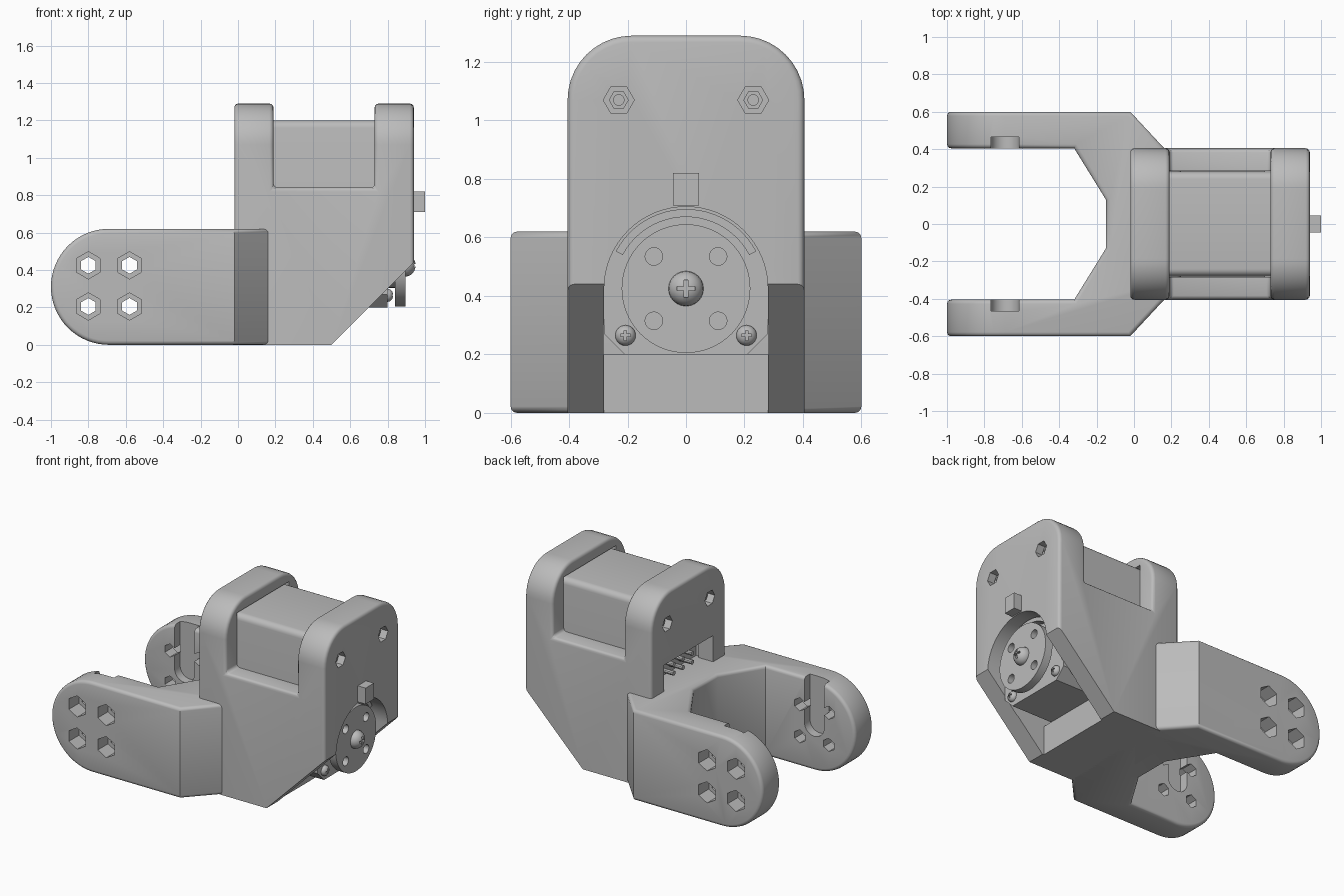
import bpy, bmesh, math
from mathutils import Vector

cube = bpy.data.objects.get("Cube")
if cube:
    bpy.data.objects.remove(cube, do_unlink=True)

grey = bpy.data.materials.new("plain grey")
grey.use_nodes = True
COLOUR = (0.5, 0.5, 0.5, 1)
grey.diffuse_color = COLOUR
grey.node_tree.nodes["Principled BSDF"].inputs["Base Color"].default_value = COLOUR


def prism(name, pts, axis, lo, hi):
    """Extrude a 2D outline along an axis; the outline uses the other two axes in order."""
    place = {"x": lambda a, b, t: (t, a, b),
             "y": lambda a, b, t: (a, t, b),
             "z": lambda a, b, t: (a, b, t)}[axis]
    bm = bmesh.new()
    base = bm.faces.new([bm.verts.new(place(a, b, lo)) for a, b in pts])
    ext = bmesh.ops.extrude_face_region(bm, geom=[base])["geom"]
    shift = Vector(place(0, 0, hi - lo))
    bmesh.ops.translate(bm, vec=shift, verts=[g for g in ext if isinstance(g, bmesh.types.BMVert)])
    bmesh.ops.recalc_face_normals(bm, faces=bm.faces)
    mesh = bpy.data.meshes.new(name)
    bm.to_mesh(mesh)
    bm.free()
    mesh.materials.append(grey)
    obj = bpy.data.objects.new(name, mesh)
    bpy.context.collection.objects.link(obj)
    return obj


def arc(cx, cy, r, start, end, n):
    return [(cx + r * math.cos(math.radians(start + (end - start) * i / n)),
             cy + r * math.sin(math.radians(start + (end - start) * i / n))) for i in range(n + 1)]


def ring(cx, cy, r, n, turn=0):
    return arc(cx, cy, r, turn, turn + 360, n)[:-1]


def rect(a0, a1, b0, b1):
    return [(a0, b0), (a1, b0), (a1, b1), (a0, b1)]


def bake(obj):
    dg = bpy.context.evaluated_depsgraph_get()
    mesh = bpy.data.meshes.new_from_object(obj.evaluated_get(dg))
    obj.modifiers.clear()
    obj.data = mesh


def cut(obj, *cutters, op="DIFFERENCE"):
    for c in cutters:
        mod = obj.modifiers.new("cut", "BOOLEAN")
        mod.operation, mod.solver, mod.object = op, "EXACT", c
    bake(obj)
    for c in cutters:
        bpy.data.objects.remove(c, do_unlink=True)


def bevel(obj, width, angle, segments=3):
    mod = obj.modifiers.new("bevel", "BEVEL")
    mod.width, mod.segments = width, segments
    mod.limit_method, mod.angle_limit = "ANGLE", math.radians(angle)
    bake(obj)


# Housing: round-topped block, open across the middle, with a sloped underside
outline = [(-.405, -.2), (.405, -.2)] + arc(.185, 1.07, .22, 0, 90, 10) + arc(-.185, 1.07, .22, 90, 180, 10)
housing = prism("housing", outline, "x", -.02, .94)
cut(housing, prism("notch", rect(.19, .73, .84, 1.5), "y", -.7, .7))
bevel(housing, .022, 60)
cut(housing,
    prism("slope", [(-.3, 0), (.5, 0), (1.2, .7), (1.2, -.4), (-.3, -.4)], "y", -.7, .7))
cut(housing, prism("pocket", rect(-.283, .283, .2, 1.21), "x", .09, .8))
cut(housing, prism("under_slot", rect(-.28, .28, -.1, .3), "x", .49, 1.1))
cut(housing, prism("horn_opening", [(-.28, .1), (.28, .1)] + arc(0, .425, .28, 0, 180, 32), "x", .78, 1.1))
cut(housing, prism("window", rect(-.265, .265, .5, .8), "x", -.1, .15))
for side in (-1, 1):
    for lo, hi in ((-.1, .04), (.88, 1.1)):
        cut(housing, prism("nut_recess", ring(side * .23, 1.07, .053, 6), "x", lo, hi))
    cut(housing, prism("bolt_hole", ring(side * .23, 1.07, .018, 16), "x", -.1, 1.1))
    for name, lo, hi in (("rear_nut", .02, .05), ("front_nut", .87, .9)):
        nut = prism(name, ring(side * .23, 1.07, .034, 6), "x", lo, hi)
        cut(nut, prism("nut_bore", ring(side * .23, 1.07, .018, 16), "x", -.1, 1.1))

# Servo body held in the housing
servo = prism("servo_body", [(-.28, .27), (-.21, .2), (.21, .2), (.28, .27)]
              + arc(.24, 1.16, .04, 0, 90, 5) + arc(-.24, 1.16, .04, 90, 180, 5), "x", .12, .8)
prism("horn_boss", ring(0, .425, .12, 32), "x", .79, .85)
prism("horn_collar", arc(0, .425, .272, 28, 152, 24) + arc(0, .425, .245, 152, 28, 24), "x", .79, .85)
prism("locating_tab", rect(-.045, .045, .71, .82), "x", .9, 1.0)
for row in range(2):
    for col in range(3):
        prism("connector_pin", ring(-.1 + col * .1, .67 + row * .06, .016, 10), "x", .02, .14)

# Output horn disc
horn = prism("horn_disc", ring(0, .425, .22, 64), "x", .84, .895)
for sy in (-1, 1):
    for sz in (-1, 1):
        cut(horn, prism("horn_hole", ring(sy * .11, .425 + sz * .11, .03, 20), "x", .8, 1))


# Domed screws with a cross drive
def screw(name, x, y, z, r, h):
    bm = bmesh.new()
    bmesh.ops.create_uvsphere(bm, u_segments=24, v_segments=12, radius=r)
    for v in bm.verts:
        v.co = Vector((x + v.co.z * h / r, y + v.co.x, z + v.co.y))
    bmesh.ops.recalc_face_normals(bm, faces=bm.faces)
    mesh = bpy.data.meshes.new(name)
    bm.to_mesh(mesh)
    bm.free()
    mesh.materials.append(grey)
    obj = bpy.data.objects.new(name, mesh)
    bpy.context.collection.objects.link(obj)
    a, b = r * .5, r * .12
    for w, t in ((a, b), (b, a)):
        cut(obj, prism("drive", rect(y - w, y + w, z - t, z + t), "x", x + h * .6, x + h * 2))


screw("horn_screw", .895, 0, .425, .06, .055)
for side in (-1, 1):
    screw("case_screw", .8, side * .207, .265, .035, .03)

# Fork: plan outline mirrored in y, trimmed to rounded ends
half = [(-.15, .13), (-.32, .405), (-1.1, .405), (-1.1, .6), (-.02, .6), (.25, .31)]
fork = prism("fork", half + [(x, -y) for x, y in reversed(half)], "z", -.1, .8)
cut(fork, prism("fork_trim", arc(-.69, .31, .31, 90, 270, 32) + [(.5, 0), (.5, .62)], "y", -1, 1),
    op="INTERSECT")
bevel(fork, .022, 65)
for side in (-1, 1):
    # Shallow cable slot on each inner face
    lo, hi = sorted((side * .3, side * .465))
    cut(fork, prism("arm_slot", arc(-.69, .31, .075, 180, 360, 16) + [(-.615, .8), (-.765, .8)], "y", lo, hi))
    # Hexagonal nut seats with smaller holes through the arm
    for x in (-.8, -.58):
        for z in (.205, .425):
            lo, hi = sorted((side * .49, side * .7))
            cut(fork, prism("hex_seat", ring(x, z, .073, 6, 30), "y", lo, hi))
            lo, hi = sorted((side * .3, side * .7))
            cut(fork, prism("hex_hole", ring(x, z, .045, 6, 30), "y", lo, hi))

# Smooth the rounded surfaces and keep hard edges crisp
bpy.ops.object.select_all(action="DESELECT")
for obj in bpy.context.collection.objects:
    if obj.type == "MESH" and grey.name in obj.data.materials:
        obj.select_set(True)
        bpy.context.view_layer.objects.active = obj
bpy.ops.object.shade_smooth_by_angle(angle=math.radians(35))
